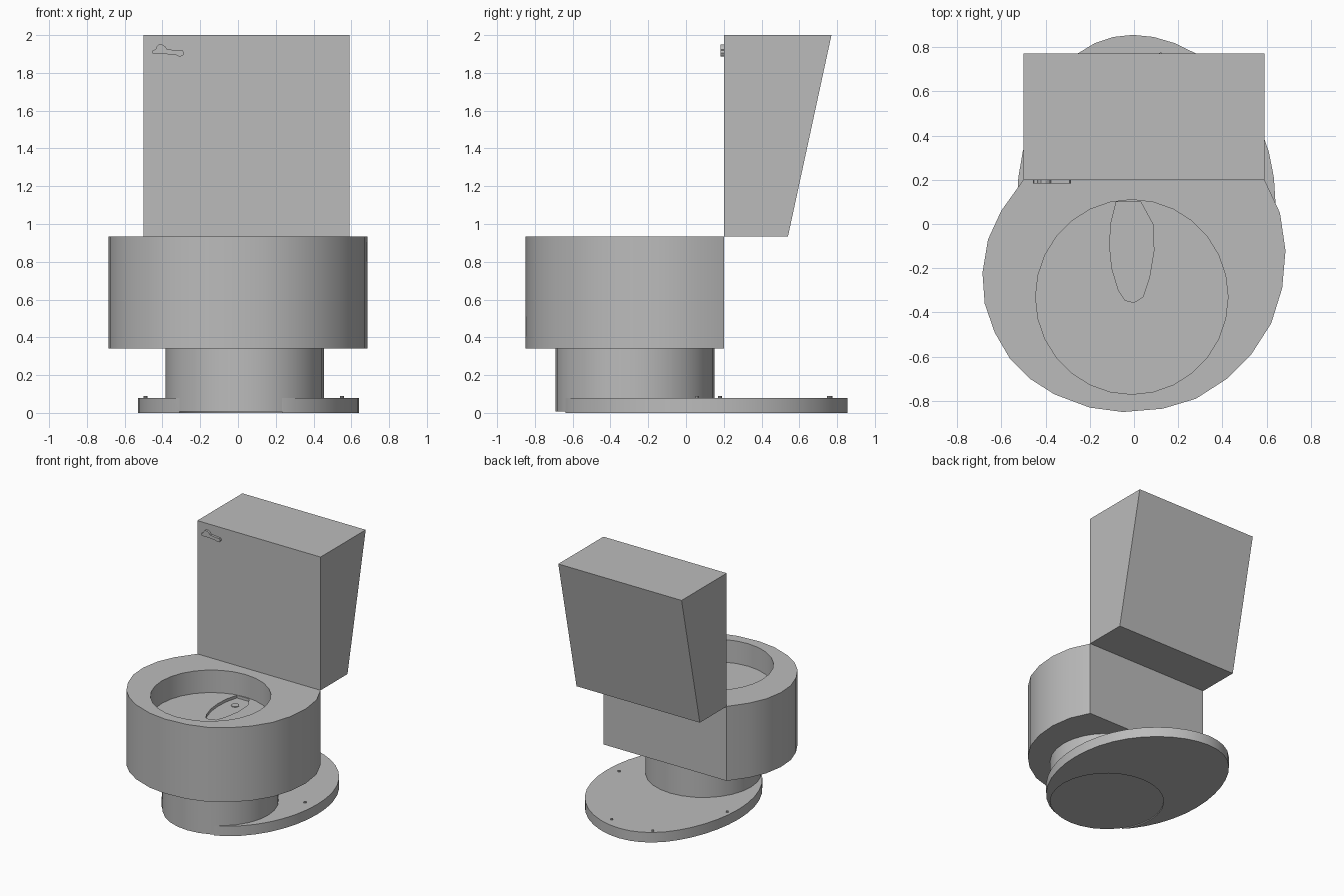
import bpy
import bmesh
from math import cos, sin, pi
from mathutils import Matrix, Vector

cube = bpy.data.objects.get("Cube")
if cube:
    bpy.data.objects.remove(cube, do_unlink=True)

ceramic = bpy.data.materials.new("grey ceramic")
ceramic.use_nodes = True
grey = (0.5, 0.5, 0.5, 1)
ceramic.diffuse_color = grey
ceramic.node_tree.nodes["Principled BSDF"].inputs["Base Color"].default_value = grey

# Axes that turn an outline and an extrusion into model space
UP = Matrix.Identity(3)
BACKWARD = Matrix(((1, 0, 0), (0, 0, 1), (0, 1, 0)))
SIDEWAYS = Matrix(((0, 0, 1), (1, 0, 0), (0, 1, 0)))


def extrude(name, outline, start, end, axes=UP):
    """Solid made by pushing a flat outline from start to end."""
    bm = bmesh.new()
    face = bm.faces.new([bm.verts.new(axes @ Vector((u, v, start))) for u, v in outline])
    geom = bmesh.ops.extrude_face_region(bm, geom=[face])["geom"]
    moved = [g for g in geom if isinstance(g, bmesh.types.BMVert)]
    bmesh.ops.translate(bm, verts=moved, vec=axes @ Vector((0, 0, end - start)))
    bmesh.ops.recalc_face_normals(bm, faces=bm.faces)
    mesh = bpy.data.meshes.new(name)
    bm.to_mesh(mesh)
    bm.free()
    obj = bpy.data.objects.new(name, mesh)
    bpy.context.collection.objects.link(obj)
    mesh.materials.append(ceramic)
    return obj


def ellipse(cx, cy, rx, ry, sides):
    turns = [2 * pi * i / sides for i in range(sides)]
    return [(cx + rx * cos(t), cy + ry * sin(t)) for t in turns]


def select(obj):
    bpy.ops.object.select_all(action='DESELECT')
    obj.select_set(True)
    bpy.context.view_layer.objects.active = obj


def carve(obj, cutter):
    """Cut one solid out of another and drop the cutter."""
    cutter.hide_render = True
    select(obj)
    mod = obj.modifiers.new("carve", 'BOOLEAN')
    mod.operation = 'DIFFERENCE'
    mod.solver = 'EXACT'
    mod.object = cutter
    bpy.ops.object.modifier_apply(modifier=mod.name)
    bpy.data.objects.remove(cutter, do_unlink=True)


def smooth(obj):
    select(obj)
    bpy.ops.object.shade_smooth_by_angle(angle=0.5)


# Bowl: round body with a flat back, a basin and a shallow drain channel
bowl_outline = [
    (-.5, .2), (-.6, .06), (-.66, -.07), (-.685, -.22), (-.675, -.36), (-.63, -.49),
    (-.56, -.61), (-.47, -.7), (-.36, -.77), (-.2, -.83), (-.05, -.85), (.13, -.835),
    (.28, -.79), (.42, -.7), (.53, -.59), (.62, -.45), (.67, -.29), (.685, -.12),
    (.66, .05), (.59, .2)]
bowl = extrude("bowl", bowl_outline, 0.34, 0.935)
carve(bowl, extrude("basin_cutter", ellipse(-.01, -.33, .435, .44, 28), 0.755, 1.1))
channel = [(-.08, .1), (-.105, 0), (-.11, -.1), (-.1, -.2), (-.07, -.3), (-.04, -.345),
           (0, -.355), (.04, -.33), (.07, -.24), (.09, -.12), (.085, 0), (.03, .1)]
carve(bowl, extrude("channel_cutter", channel, 0.733, 0.8))
smooth(bowl)
extrude("drain", ellipse(-.015, -.015, .03, .03, 16), 0.73, 0.738)

# Neck between bowl and floor plate
neck_size = (.035, -.27, .42, .42)
smooth(extrude("neck", ellipse(*neck_size, 28), 0.008, 0.345))

# Floor plate: oval leaning slightly to one side at the back
plate_outline = [(x - .06 * max(0, (y - .09) / .765) ** 3, y)
                 for x, y in ellipse(.055, .09, .585, .765, 40)]
plate = extrude("floor_plate", plate_outline, 0, 0.08)
carve(plate, extrude("neck_cutter", ellipse(*neck_size, 28), -0.1, 0.008))
smooth(plate)

# Floor bolts
for i, (x, y) in enumerate([(-.49, .18), (.55, .06), (.12, .765), (-.235, .755)]):
    extrude(f"floor_bolt_{i + 1}", ellipse(x, y, .01, .01, 10), 0.075, 0.089)

# Tank with a sloping back
tank_profile = [(.2, .935), (.54, .935), (.77, 2), (.2, 2)]
extrude("tank", tank_profile, -.5, .59, SIDEWAYS)

# Flush lever: round pivot on top of a thin handle
lever_outline = [
    (-.45, 1.9), (-.39, 1.9), (-.33, 1.895), (-.31, 1.886), (-.293, 1.89), (-.285, 1.905),
    (-.292, 1.918), (-.31, 1.918), (-.375, 1.925), (-.385, 1.94), (-.4, 1.95),
    (-.42, 1.95), (-.432, 1.938), (-.436, 1.925), (-.452, 1.918), (-.456, 1.908)]
extrude("flush_lever", lever_outline, .182, .205, BACKWARD)
